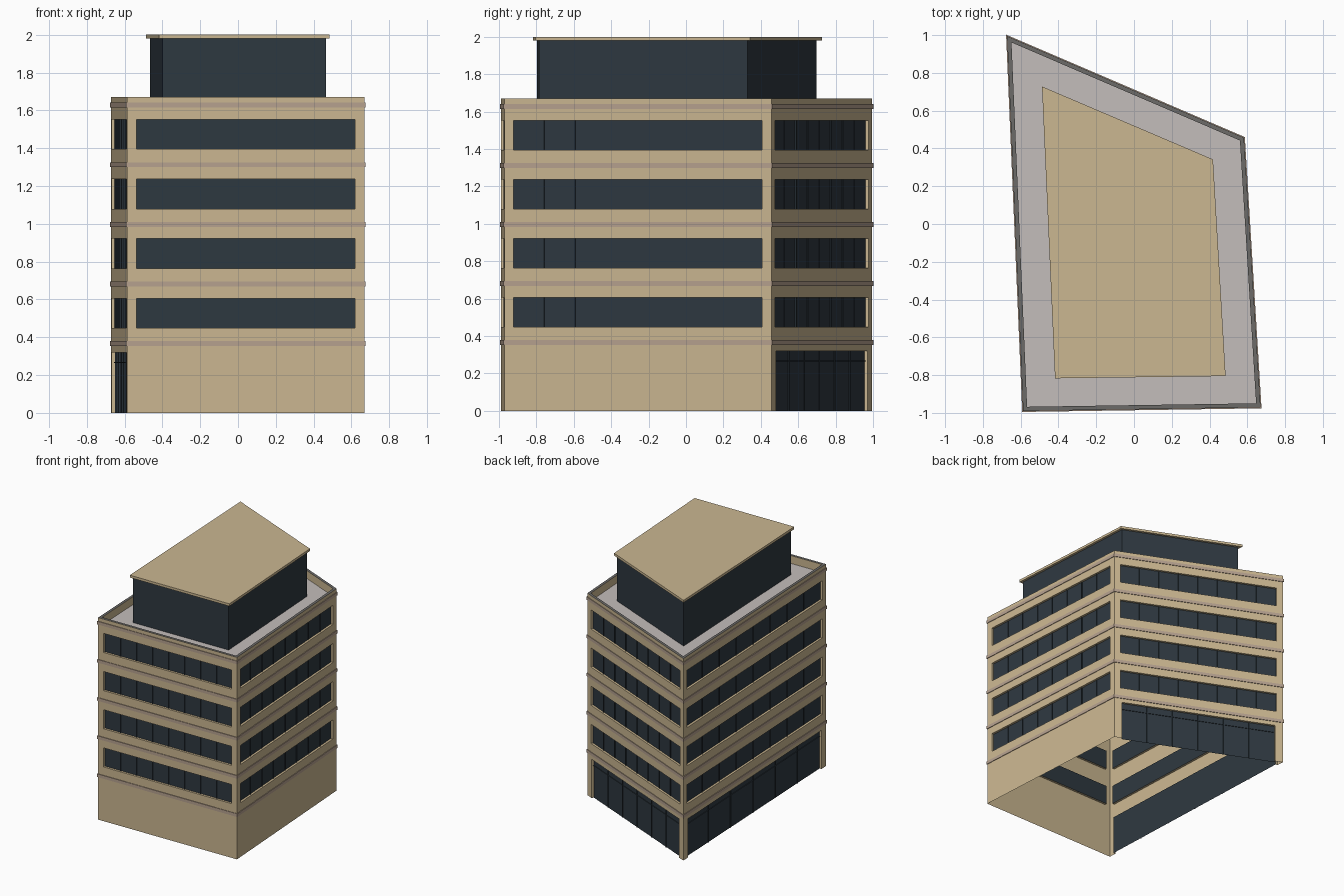
import bpy
from mathutils import Vector

if "Cube" in bpy.data.objects:
    bpy.data.objects.remove(bpy.data.objects["Cube"])

# ---- colours
def mat(name, r, g, b):
    m = bpy.data.materials.new(name)
    lin = [(c / 255 / 12.92 if c < 10 else ((c / 255 + 0.055) / 1.055) ** 2.4) for c in (r, g, b)]
    m.diffuse_color = (*lin, 1)
    m.use_nodes = True
    m.node_tree.nodes["Principled BSDF"].inputs["Base Color"].default_value = m.diffuse_color
    return m

TAN = mat("tan_wall", 203, 183, 145)
GLASS = mat("dark_glass", 46, 56, 64)
BAND = mat("band_taupe", 182, 161, 143)
DECK = mat("deck_grey", 196, 189, 187)
RIM = mat("rim_grey", 108, 107, 105)

# ---- footprint, counter-clockwise: front, right, back, left
FOOT = [Vector(p) for p in ((-0.587, -0.99), (0.67, -0.971), (0.582, 0.457), (-0.672, 0.995))]
ROOF = [Vector(p) for p in ((-0.418, -0.817), (0.485, -0.805), (0.418, 0.342), (-0.487, 0.728))]
TOP, DECK_Z, RECESS = 1.67, 1.605, 0.018
FLOOR = 0.3155

def inset(poly, d):
    """Move every edge of the polygon inward by d."""
    out = []
    for i, p in enumerate(poly):
        a = (p - poly[i - 1]).normalized()
        b = (poly[(i + 1) % len(poly)] - p).normalized()
        na, nb = Vector((-a.y, a.x)), Vector((-b.y, b.x))
        out.append(p + (na + nb) * d / (1 + na.dot(nb)))
    return out

def make(name, quads, material):
    """Object from a list of faces given as point lists."""
    verts, faces = [], []
    for q in quads:
        faces.append(range(len(verts), len(verts) + len(q)))
        verts += [tuple(p) for p in q]
    me = bpy.data.meshes.new(name)
    me.from_pydata(verts, [], [list(f) for f in faces])
    me.materials.append(material)
    ob = bpy.data.objects.new(name, me)
    bpy.context.collection.objects.link(ob)
    return ob

def flat(poly, z, down=False):
    pts = [(p.x, p.y, z) for p in poly]
    return pts[::-1] if down else pts

def skirt(lo, hi, z0, z1):
    """Faces joining two loops (vertical wall or flat ring)."""
    n = len(lo)
    return [[(*lo[i], z0), (*lo[(i + 1) % n], z0), (*hi[(i + 1) % n], z1), (*hi[i], z1)]
            for i in range(n)]

def box(P, s0, s1, d0, d1, z0, z1):
    """Box in wall coordinates, open at its back."""
    return [[P(s0, d0, z0), P(s1, d0, z0), P(s1, d0, z1), P(s0, d0, z1)],
            [P(s0, d1, z0), P(s0, d0, z0), P(s0, d0, z1), P(s0, d1, z1)],
            [P(s1, d0, z0), P(s1, d1, z0), P(s1, d1, z1), P(s1, d0, z1)],
            [P(s0, d0, z1), P(s1, d0, z1), P(s1, d1, z1), P(s0, d1, z1)],
            [P(s0, d1, z0), P(s1, d1, z0), P(s1, d0, z0), P(s0, d0, z0)]]

def facade(name, a, b, shopfront):
    """One wall sheet with recessed window strips and thin mullions."""
    length = (b - a).length
    u = (b - a) / length
    inward = Vector((-u.y, u.x))

    def P(s, d, z):
        q = a + u * s + inward * d
        return (q.x, q.y, z)

    def rect(s0, s1, z0, z1, d=0):
        return [P(s0, d, z0), P(s1, d, z0), P(s1, d, z1), P(s0, d, z1)]

    holes = [(0.448 + FLOOR * i, 0.606 + FLOOR * i, 0.05, 8) for i in range(4)]
    if shopfront:
        holes.insert(0, (0.0, 0.32, 0.062, 6))
    wall, glass, bars, z = [], [], [], 0.0
    for z0, z1, m, panes in holes:
        s0, s1 = m, length - m
        if z0 > z:
            wall.append(rect(0, length, z, z0))
        wall += [rect(0, s0, z0, z1), rect(s1, length, z0, z1)]
        # reveals
        wall += [[P(s0, 0, z0), P(s0, RECESS, z0), P(s0, RECESS, z1), P(s0, 0, z1)],
                 [P(s1, RECESS, z0), P(s1, 0, z0), P(s1, 0, z1), P(s1, RECESS, z1)],
                 [P(s0, RECESS, z1), P(s1, RECESS, z1), P(s1, 0, z1), P(s0, 0, z1)]]
        if z0 > 0:
            wall.append([P(s0, 0, z0), P(s1, 0, z0), P(s1, RECESS, z0), P(s0, RECESS, z0)])
        glass.append(rect(s0, s1, z0, z1, RECESS))
        for k in range(1, panes):
            s = s0 + (s1 - s0) * k / panes
            bars += box(P, s - 0.002, s + 0.002, RECESS - 0.006, RECESS, z0, z1)
        if z0 == 0:  # transom
            bars += box(P, s0, s1, RECESS - 0.005, RECESS, 0.264, 0.268)
        z = z1
    wall.append(rect(0, length, z, TOP))
    make(name + "_wall", wall, TAN)
    make(name + "_windows", glass, GLASS)
    make(name + "_mullions", bars, GLASS)

# ---- four facades; shopfront glazing on the back and left
for i, side in enumerate(("front", "right", "back", "left")):
    facade(side, FOOT[i], FOOT[(i + 1) % 4], i >= 2)

# ---- floor bands
outer = inset(FOOT, -0.005)
for i in range(5):
    z0 = 0.353 + FLOOR * i
    z1 = z0 + 0.026
    make(f"floor_band_{i + 1}", skirt(FOOT, outer, z0, z0) + skirt(outer, outer, z0, z1)
         + skirt(outer, FOOT, z1, z1), BAND)

# ---- parapet and roof deck
inner = inset(FOOT, 0.022)
make("parapet_rim", skirt(FOOT, inner, TOP, TOP), RIM)
make("parapet_inside", skirt(inner, inner, TOP, DECK_Z), TAN)
make("roof_deck", [flat(inner, DECK_Z)], DECK)

# ---- penthouse with overhanging slab
pent = inset(ROOF, 0.019)
make("penthouse_glazing", skirt(pent, pent, DECK_Z, 1.98), GLASS)
make("penthouse_roof", skirt(ROOF, ROOF, 1.98, 2.0) + [flat(ROOF, 2.0), flat(ROOF, 1.98, True)], TAN)
